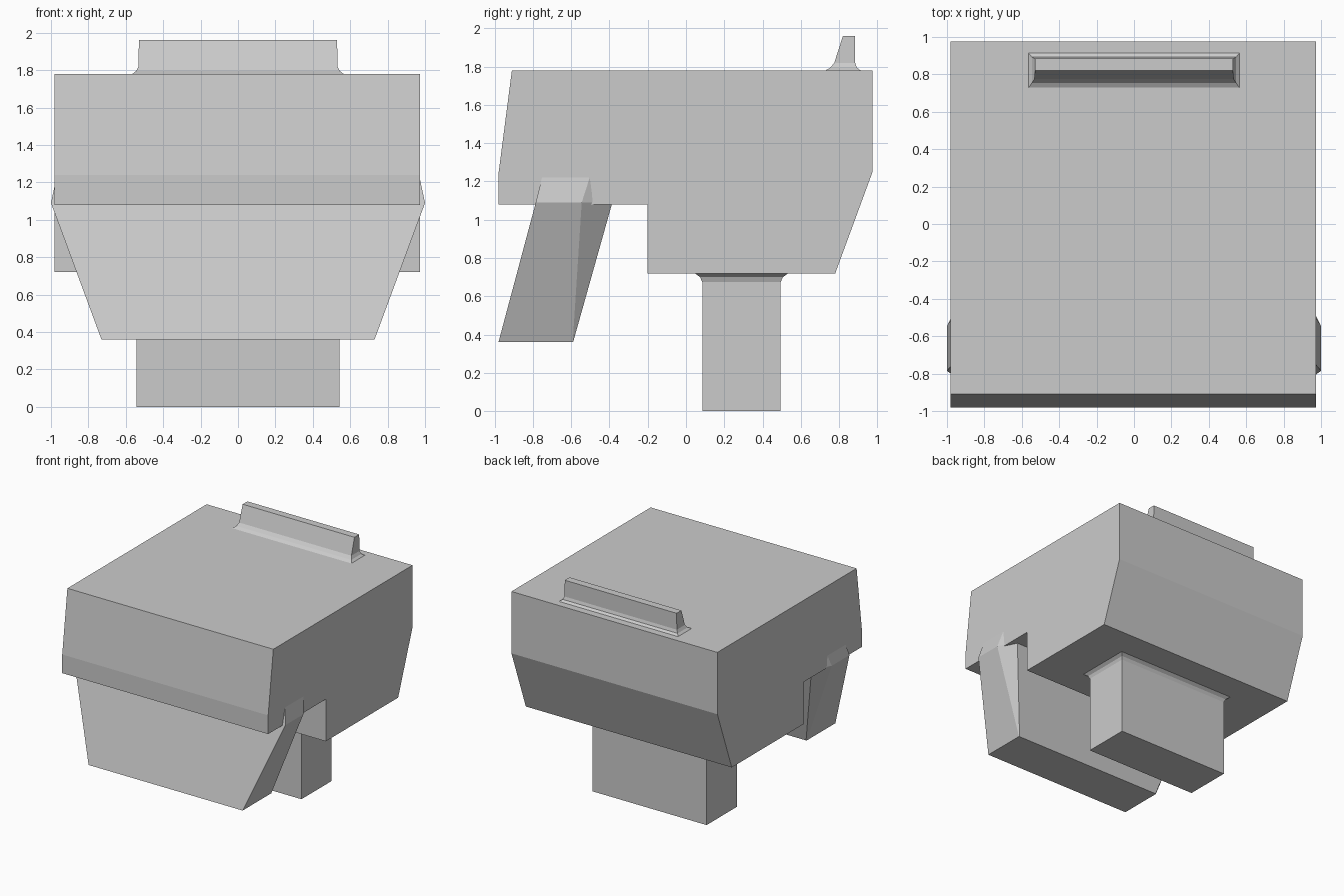
import bpy, bmesh

if "Cube" in bpy.data.objects:
    bpy.data.objects.remove(bpy.data.objects["Cube"])


def loft(name, rings):
    """Skin a stack of equal-length rings and cap both ends."""
    bm = bmesh.new()
    loops = [[bm.verts.new(p) for p in ring] for ring in rings]
    n = len(loops[0])
    for a, b in zip(loops, loops[1:]):
        for i in range(n):
            j = (i + 1) % n
            bm.faces.new((a[i], a[j], b[j], b[i]))
    bm.faces.new(loops[0][::-1])
    bm.faces.new(loops[-1])
    bmesh.ops.remove_doubles(bm, verts=bm.verts, dist=0.0005)
    bmesh.ops.recalc_face_normals(bm, faces=bm.faces)
    mesh = bpy.data.meshes.new(name)
    bm.to_mesh(mesh)
    bm.free()
    obj = bpy.data.objects.new(name, mesh)
    bpy.context.collection.objects.link(obj)
    return obj


def box_ring(hx, y0, y1, z):
    return [(-hx, y0, z), (hx, y0, z), (hx, y1, z), (-hx, y1, z)]


def slab_ring(z, front, mid, back):
    """Six-sided symmetric ring; each argument is (half width, y)."""
    half = [front, mid, back]
    return [(x, y, z) for x, y in half] + [(-x, y, z) for x, y in half[::-1]]


# Main housing: stepped side profile (y, z) swept across the width
profile = [(-0.91, 1.78), (0.975, 1.78), (0.975, 1.25), (0.78, 0.72),
           (-0.20, 0.72), (-0.20, 1.08), (-0.98, 1.08), (-0.98, 1.24)]
loft("housing", [[(x, y, z) for y, z in profile] for x in (-0.98, 0.972)])

# Raked front plate, tapering downwards, with chamfered rear corners
loft("front_plate", [
    slab_ring(0.36, (0.73, -0.98), (0.73, -0.592), (0.725, -0.59)),
    slab_ring(1.09, (1.0, -0.785), (1.0, -0.545), (0.92, -0.385)),
    slab_ring(1.23, (0.97, -0.75), (0.97, -0.50), (0.90, -0.35)),
])

# Rear post with a small flare where it meets the housing
loft("rear_post", [
    box_ring(0.542, 0.085, 0.495, 0.0),
    box_ring(0.542, 0.085, 0.495, 0.675),
    box_ring(0.552, 0.073, 0.507, 0.70),
    box_ring(0.585, 0.04, 0.54, 0.725),
])

# Top ridge with a sloped front and flared foot
loft("top_ridge", [
    box_ring(0.57, 0.72, 0.92, 1.775),
    box_ring(0.545, 0.755, 0.892, 1.795),
    box_ring(0.532, 0.775, 0.884, 1.82),
    box_ring(0.53, 0.82, 0.884, 1.96),
])
